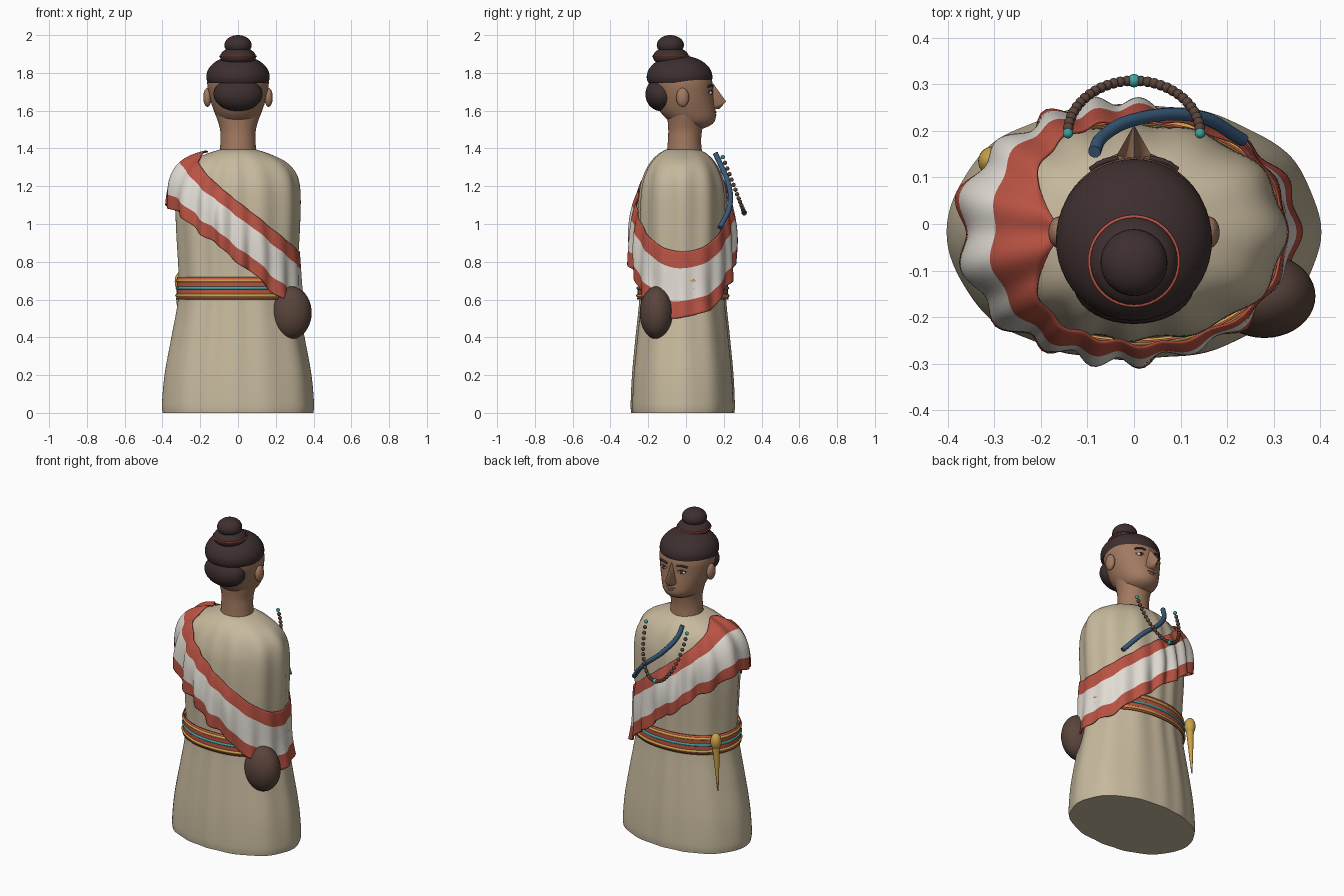
import bpy, bmesh
from math import sin, cos, pi, tau, radians, hypot
from mathutils import Matrix, Vector

if "Cube" in bpy.data.objects:
    bpy.data.objects.remove(bpy.data.objects["Cube"])


def material(name, r, g, b):
    m = bpy.data.materials.new(name)
    m.use_nodes = True
    m.diffuse_color = (r, g, b, 1)
    m.node_tree.nodes["Principled BSDF"].inputs["Base Color"].default_value = (r, g, b, 1)
    return m


ROBE = material("beige cloth", .57, .485, .34)
WHITE = material("off white", .75, .71, .65)
RED = material("brick red", .48, .085, .055)
SKIN = material("skin", .36, .19, .115)
HAIR = material("dark hair", .048, .028, .028)
BROWN = material("dark brown", .10, .058, .043)
TEAL = material("teal", .045, .37, .35)
GOLD = material("gold", .60, .37, .065)
BLUE = material("slate blue", .04, .105, .20)


def finish(name, bm, mats, angle=50):
    me = bpy.data.meshes.new(name)
    bm.to_mesh(me)
    bm.free()
    ob = bpy.data.objects.new(name, me)
    bpy.context.collection.objects.link(ob)
    for m in mats:
        me.materials.append(m)
    bpy.ops.object.select_all(action='DESELECT')
    ob.select_set(True)
    bpy.context.view_layer.objects.active = ob
    bpy.ops.object.shade_smooth_by_angle(angle=radians(angle))
    return ob


def surface(name, fn, nu, nv, mats, caps=True, rule=None, thick=0):
    """Closed ring surface: fn(angle, t) gives the point."""
    bm = bmesh.new()
    rows = [[bm.verts.new(fn(tau * i / nu, j / nv)) for i in range(nu)] for j in range(nv + 1)]
    for j in range(nv):
        for i in range(nu):
            k = (i + 1) % nu
            f = bm.faces.new((rows[j][i], rows[j][k], rows[j + 1][k], rows[j + 1][i]))
            if rule:
                f.material_index = rule((j + .5) / nv)
    if caps:
        bm.faces.new(rows[0][::-1])
        bm.faces.new(rows[-1])
    ob = finish(name, bm, mats)
    if thick:
        mod = ob.modifiers.new("thickness", 'SOLIDIFY')
        mod.thickness, mod.offset = thick, 1


def blobs(name, items, mat, seg=28):
    """Ellipsoids given as (centre, radii), joined in one object."""
    bm = bmesh.new()
    for loc, rad in items:
        bmesh.ops.create_uvsphere(bm, u_segments=seg, v_segments=seg // 2, radius=1,
                                  matrix=Matrix.Translation(loc) @ Matrix.Diagonal((*rad, 1)))
    finish(name, bm, [mat], 80)


def tube(name, pts, radius, mat, closed=False):
    cu = bpy.data.curves.new(name, 'CURVE')
    cu.dimensions, cu.bevel_depth, cu.bevel_resolution = '3D', radius, 3
    cu.use_fill_caps = True
    if closed:
        sp = cu.splines.new('POLY')
        sp.points.add(len(pts) - 1)
        for p, co in zip(sp.points, pts):
            p.co = (*co, 1)
        sp.use_cyclic_u = True
    else:
        sp = cu.splines.new('BEZIER')
        sp.bezier_points.add(len(pts) - 1)
        for p, co in zip(sp.bezier_points, pts):
            p.co, p.handle_left_type, p.handle_right_type = co, 'AUTO', 'AUTO'
    cu.materials.append(mat)
    ob = bpy.data.objects.new(name, cu)
    bpy.context.collection.objects.link(ob)


def blend(table, z):
    """Smooth interpolation of table rows keyed by their first value."""
    n = len(table)
    k = max(i for i in range(n - 1) if i == 0 or table[i][0] <= z)
    h = table[k + 1][0] - table[k][0]
    t = (z - table[k][0]) / h

    def slope(i, c):
        a, b = table[max(i - 1, 0)], table[min(i + 1, n - 1)]
        return (b[c] - a[c]) / (b[0] - a[0])
    return [table[k][c] * (1 + 2 * t) * (1 - t) ** 2 + table[k + 1][c] * t * t * (3 - 2 * t)
            + h * t * (1 - t) * ((1 - t) * slope(k, c) - t * slope(k + 1, c))
            for c in range(1, len(table[0]))]


# Robe: height, half width, half depth
robe = [(0, .395, .27), (.03, .4, .274), (.2, .385, .266), (.4, .348, .247), (.58, .315, .228),
        (.7, .308, .223), (1, .322, .232), (1.18, .323, .224), (1.27, .302, .2),
        (1.33, .25, .168), (1.37, .17, .13), (1.395, .095, .088)]


def radius(a, z):
    rx, ry = blend(robe, z)
    return (abs(cos(a) / rx) ** 2.15 + abs(sin(a) / ry) ** 2.15) ** (-1 / 2.15)


def on_robe(a, z, off=0):
    """Point on the robe moved off along its slope."""
    r = radius(a, z)
    d = (radius(a, min(z + .004, 1.395)) - radius(a, z - .004)) / .008
    n = hypot(1, d)
    r, z = r + off / n, z - off * d / n
    return Vector((r * cos(a), r * sin(a) - .017, z))


def fold(a, count):
    return cos(count * a + .7 * sin(3 * a))


def robe_point(a, t):
    z = 1.394 * t
    p = on_robe(a, max(z, .005))
    s = 1 + .022 * fold(a, 12) * (.35 + .65 * min(1, z)) * min(1, (1.41 - z) * 6)
    return (p.x * s, p.y * s, z)


surface("robe", robe_point, 140, 70, [ROBE])


# Shawl draped from the right shoulder to the left hip, hugging the body at its upper edge
def shawl_point(a, t):
    lean = radius(a, 1) * cos(a) / .322
    low, high = .80 - .30 * lean, 1.115 - .26 * lean
    z = low + (high - low) * t + .008 * sin(9 * a) * (1 - t)
    gap = (.045 - .023 * max(0, lean)) * (1 - .8 * t ** 3)
    wave = (.015 * fold(a, 17) + .005 * sin(7 * a + 5 * t)) * (1 - .65 * t) * (1 - .5 * max(0, lean))
    return on_robe(a, min(z, 1.38), gap + wave)


surface("shawl", shawl_point, 180, 32, [WHITE, RED], False,
        lambda t: int(t < .25 or t > .75), .006)

# Sash with coloured cords
surface("sash", lambda a, t: on_robe(a, .6 + .12 * t, .01), 96, 4, [RED], False, thick=.005)
for name, z, mat in (("upper_cord", .70, GOLD), ("middle_cord", .66, TEAL), ("lower_cord", .62, GOLD)):
    tube("sash_" + name, [on_robe(tau * i / 96, z, .014) for i in range(96)], .008, mat, True)

# Dagger tucked in the sash
blobs("dagger_handle", [((-.303, .135, .695), (.032, .032, .052))], GOLD)
surface("dagger_blade", lambda a, t: (-.303 - .015 * (1 - t) + (.003 + .02 * t) * cos(a),
                                      .135 + (.003 + .02 * t) * sin(a), .39 + .28 * t), 16, 4, [GOLD])

# Bag at the left hip
blobs("hip_bag", [((.28, -.155, .53), (.11, .09, .14))], BROWN, 40)

# Neck and head: height, half width, half depth, centre y
neck = [(1.36, .098, .095, -.008), (1.44, .093, .088, -.008), (1.5, .095, .09, -.004), (1.58, .118, .1, 0)]
head = [(1.505, .035, .05, .04), (1.525, .08, .095, .04), (1.555, .107, .128, .028), (1.6, .128, .148, .008),
        (1.68, .153, .155, -.01), (1.75, .163, .16, -.02), (1.81, .15, .15, -.03)]


def ring_part(name, table, mat, nv=24):
    def point(a, t):
        z = table[0][0] + (table[-1][0] - table[0][0]) * t
        rx, ry, yc = blend(table, z)
        return (rx * cos(a), ry * sin(a) + yc, z)
    surface(name, point, 48, nv, [mat])


ring_part("neck", neck, SKIN)
ring_part("head", head, SKIN)
blobs("ears", [((s * .162, -.018, 1.67), (.022, .034, .05)) for s in (-1, 1)], SKIN)
blobs("lips", [((0, .148, 1.592), (.034, .014, .007)), ((0, .147, 1.578), (.028, .014, .008))], SKIN)

# Nose wedge
bm = bmesh.new()
for co in ((0, .143, 1.745), (0, .213, 1.648), (-.05, .125, 1.615), (.05, .125, 1.615),
           (0, .175, 1.608), (0, .1, 1.65)):
    bm.verts.new(co)
bmesh.ops.convex_hull(bm, input=bm.verts)
finish("nose", bm, [SKIN], 70)

# Eyes and brows
blobs("eye_whites", [((s * .062, .129, 1.695), (.023, .009, .010)) for s in (-1, 1)], WHITE, 20)
blobs("irises", [((s * .062, .134, 1.695), (.010, .007, .010)) for s in (-1, 1)], HAIR, 16)
for side, s in (("left", 1), ("right", -1)):
    tube(side + "_brow", [(s * .034, .141, 1.73), (s * .062, .135, 1.735), (s * .094, .117, 1.727)], .006, HAIR)
    tube(side + "_eyelid", [(s * .038, .137, 1.699), (s * .062, .134, 1.706), (s * .086, .118, 1.697)], .003, HAIR)


# Hair cap, nape roll and two-tier bun
def cap_point(a, t):
    e = -.33 + (pi / 2 + .32) * t
    h = .115 if e > 0 else .1
    return (.168 * cos(e) * cos(a), .174 * cos(e) * sin(a) - .034, 1.778 + h * sin(e))


surface("hair_cap", cap_point, 48, 20, [HAIR])
blobs("nape_hair", [((0, -.13, 1.687), (.13, .085, .09))], HAIR, 36)
blobs("bun", [((0, -.08, 1.885), (.095, .095, .053)), ((0, -.083, 1.947), (.072, .072, .053))], HAIR, 36)
tube("bun_tie", [(.095 * cos(tau * i / 48), .095 * sin(tau * i / 48) - .08, 1.888) for i in range(48)],
     .0045, RED, True)

# Strap across the chest
tube("chest_strap", [(-.085, .155, 1.375), (-.07, .185, 1.31), (0, .224, 1.215),
                     (.14, .23, 1.09), (.235, .18, .98)], .014, BLUE)

# String of beads
COUNT = 30
string = [Vector((.142 * cos(pi * i / COUNT), .195 + .113 * sin(pi * i / COUNT),
                  1.355 - .295 * sin(pi * i / COUNT))) for i in range(COUNT + 1)]
special = (0, COUNT // 2, COUNT)
blobs("brown_beads", [(p, (.0115,) * 3) for i, p in enumerate(string) if i not in special], BROWN, 12)
blobs("teal_beads", [(string[i], (.015 if i == COUNT // 2 else .0115,) * 3) for i in special], TEAL, 14)
